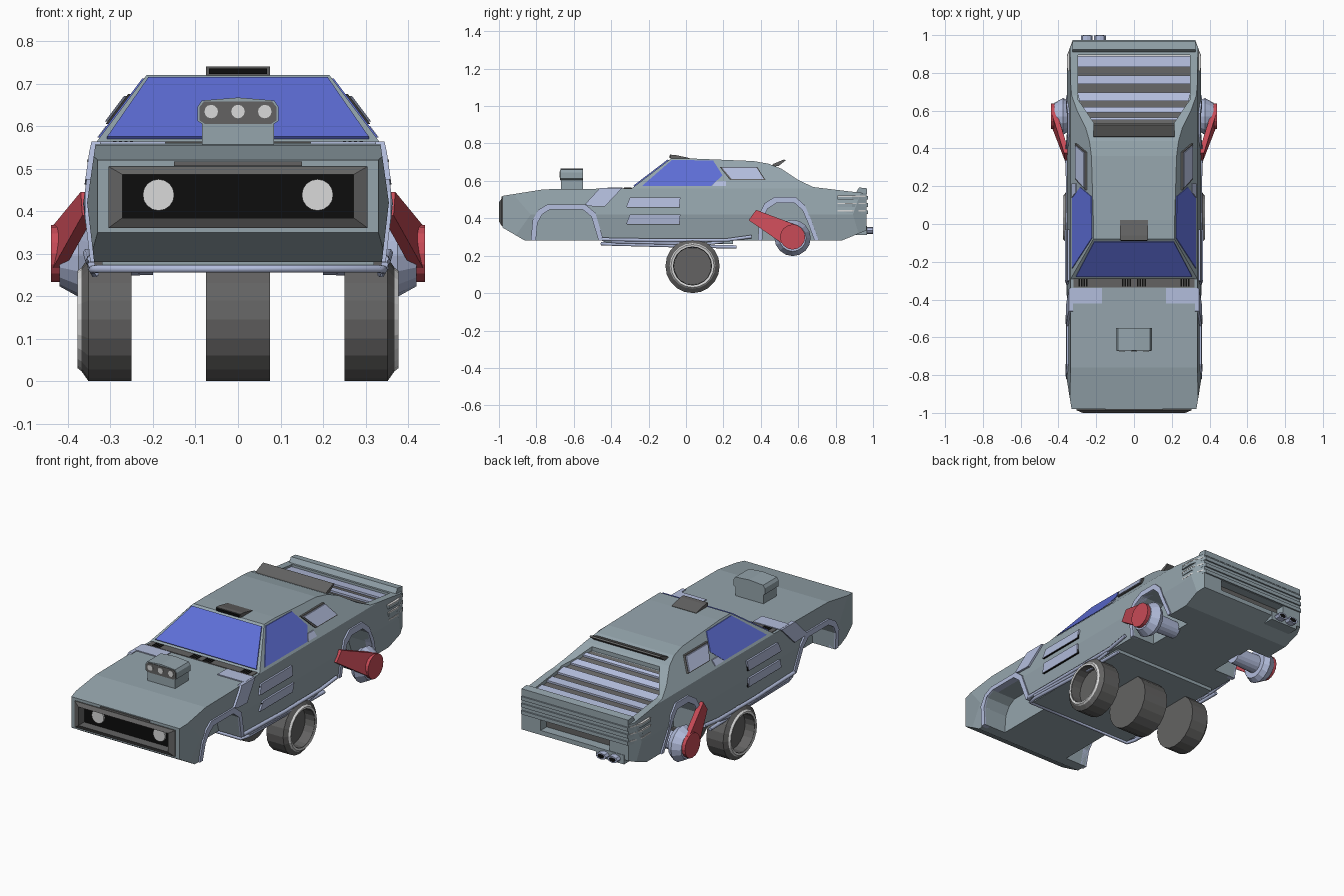
import bpy, bmesh, math
from mathutils import Vector

if "Cube" in bpy.data.objects:
    bpy.data.objects.remove(bpy.data.objects["Cube"])


def mat(name, r, g, b):
    m = bpy.data.materials.new(name)
    m.diffuse_color = (r, g, b, 1)
    m.use_nodes = True
    m.node_tree.nodes["Principled BSDF"].inputs["Base Color"].default_value = m.diffuse_color
    return m


BODY = mat("steel grey paint", 0.30, 0.375, 0.415)
LILAC = mat("pale lilac metal", 0.45, 0.51, 0.72)
BLUE = mat("blue glass", 0.11, 0.155, 0.67)
RED = mat("red arm paint", 0.58, 0.07, 0.095)
DARK = mat("dark grey", 0.125, 0.124, 0.123)
BLACK = mat("black", 0.004, 0.004, 0.004)
WHITE = mat("light grey", 0.70, 0.70, 0.70)


def finish(name, bm, m, mirror=False):
    bmesh.ops.remove_doubles(bm, verts=bm.verts, dist=1e-5)
    bmesh.ops.recalc_face_normals(bm, faces=bm.faces)
    me = bpy.data.meshes.new(name)
    bm.to_mesh(me)
    bm.free()
    me.materials.append(m)
    o = bpy.data.objects.new(name, me)
    bpy.context.collection.objects.link(o)
    if mirror:
        o.modifiers.new("mirror", "MIRROR")
    return o


def slab(name, pts, vec, m, mirror=False):
    """Polygon of 3D points thickened along vec."""
    bm = bmesh.new()
    a = [bm.verts.new(p) for p in pts]
    b = [bm.verts.new(Vector(p) + Vector(vec)) for p in pts]
    bm.faces.new(a)
    bm.faces.new(b)
    for i in range(len(a)):
        j = (i + 1) % len(a)
        bm.faces.new((a[i], a[j], b[j], b[i]))
    return finish(name, bm, m, mirror)


def prism(name, pts, axis, lo, hi, m, mirror=False):
    k = "xyz".index(axis)
    vec = [0, 0, 0]
    vec[k] = hi - lo
    return slab(name, [tuple(p[:k]) + (lo,) + tuple(p[k:]) for p in pts], vec, m, mirror)


def rect(a, b, c, d):
    return [(a, c), (b, c), (b, d), (a, d)]


def both(h):
    """Close a half outline by reflecting it in x."""
    return h + [(-x, v) for x, v in h[::-1] if x]


def circle(u, v, r, n=16):
    return [(u + r * math.cos(2 * math.pi * i / n), v + r * math.sin(2 * math.pi * i / n)) for i in range(n)]


def lathe(name, prof, cy, cz, m, n=20, closed=False, mirror=False):
    """Spin (x, radius) points about an x axis through (cy, cz)."""
    bm = bmesh.new()
    rings = [[bm.verts.new((x, y, z)) for y, z in circle(cy, cz, max(r, 1e-7), n)] for x, r in prof]
    for k in range(len(rings) - (0 if closed else 1)):
        a, b = rings[k], rings[(k + 1) % len(rings)]
        for i in range(n):
            j = (i + 1) % n
            bm.faces.new((a[i], a[j], b[j], b[i]))
    return finish(name, bm, m, mirror)


def boolean(o, cutter, op):
    mod = o.modifiers.new("cut", "BOOLEAN")
    mod.operation, mod.solver, mod.object = op, "EXACT", cutter
    bpy.context.view_layer.objects.active = o
    bpy.ops.object.modifier_apply(modifier=mod.name)
    bpy.data.objects.remove(cutter)


def lerp(table, t):
    for (t0, v0), (t1, v1) in zip(table, table[1:]):
        if t <= t1:
            return v0 + (v1 - v0) * (t - t0) / (t1 - t0)
    return table[-1][1]


# Half width by height, and arches
SECTION = [(0.25, 0.335), (0.42, 0.355), (0.56, 0.335), (0.72, 0.215), (0.76, 0.185)]


def plate(name, pts, d0, d1, m):
    """Side panel of (y, z) points hugging the flank, on both sides."""
    return slab(name, [(lerp(SECTION, z) + d0, y, z) for y, z in pts], (d1 - d0, 0, 0), m, True)


front_arch = [(-.83, .28), (-.82, .39), (-.79, .445), (-.74, .475), (-.54, .475), (-.485, .43), (-.44, .28)]
rear_arch = [(.385, .28), (.39, .42), (.42, .48), (.475, .515), (.585, .515), (.635, .47), (.67, .39), (.71, .28)]


def shrink(pts, cy, f=0.86):
    return [(cy + (y - cy) * f, .28 + (z - .28) * f) for y, z in pts]


front_in, rear_in = shrink(front_arch, -.635), shrink(rear_arch, .545)

# Body shell: side profile cut by the cross-section and the plan outline
TOP = [(-.98, .52), (-.76, .555), (-.29, .56), (-.08, .72), (.02, .72), (.36, .706), (.44, .692),
       (.51, .665), (.60, .605), (.68, .567), (.93, .537), (.965, .535)]
profile = TOP + [(.965, .335), (.83, .28)] + rear_in[::-1] + front_in[::-1] + [(-.86, .28), (-.98, .35)]
body = prism("body_shell", profile, "x", -.5, .5, BODY)
boolean(body, prism("c", both([(x, z) for z, x in SECTION]), "y", -1.2, 1.2, BODY), "INTERSECT")
boolean(body, prism("c", both([(.327, -1.0), (.36, -.8), (.36, .88), (.32, .98)]), "z", .1, .9, BODY), "INTERSECT")
boolean(body, prism("c", rect(-.21, .21, .36, .42), "y", .91, 1.1, BODY), "DIFFERENCE")
boolean(body, prism("c", rect(-.28, .28, .38, .49), "y", -1.1, -.93, BODY), "DIFFERENCE")

# Sunken louvre well behind the roof
deck = [(y, z - .022) for y, z in [(.50, .672), (.60, .605), (.68, .567), (.90, .54)]]
well = prism("c", deck + [(.90, .9), (.50, .9)], "x", -.4, .4, BODY)
boolean(well, prism("c", both([(.205, .525), (.297, .66), (.297, .895)]), "z", .3, 1.0, BODY), "INTERSECT")
boolean(body, well, "DIFFERENCE")

# Wheel arch flares and closed inner wells
for name, outer, inner in (("front", front_arch, front_in), ("rear", rear_arch, rear_in)):
    plate(name + "_arch_flare", outer + inner[::-1], -.03, .009, LILAC)
    prism(name + "_inner_well", inner, "x", -.21, .21, BODY)

# Grille: four frame bars around a black opening with deep headlights
o4, i4 = rect(-.305, .305, .36, .505), rect(-.272, .272, .384, .486)
for k in range(4):
    j = (k + 1) % 4
    slab("grille_bar", [(o4[k][0], -.986, o4[k][1]), (o4[j][0], -.986, o4[j][1]),
                        (i4[j][0], -1.0, i4[j][1]), (i4[k][0], -1.0, i4[k][1])], (0, .05, 0), DARK)
prism("grille_back", rect(-.28, .28, .38, .49), "y", -.945, -.935, BLACK)
prism("headlight", circle(.187, .438, .037), "y", -.955, -.94, WHITE, True)
prism("grille_top_strip", rect(-.15, .15, .506, .516), "y", -.986, -.97, DARK)

# Hood scoop with three lamps
prism("hood_scoop_neck", rect(-.085, .085, .54, .62), "y", -.668, -.552, BODY)
prism("hood_scoop", both([(.08, .602), (.095, .612), (.095, .645), (.085, .66), (0, .667)]), "y", -.67, -.55, BODY)
prism("hood_scoop_face", both([(.078, .605), (.09, .613), (.09, .645), (.08, .658)]), "y", -.673, -.66, DARK)
for x in (-.063, 0, .063):
    prism("scoop_lamp", circle(x, .634, .016, 12), "y", -.676, -.67, WHITE)

# Cowl vents and fender plates
prism("cowl_strip", rect(-.32, .32, -.335, -.288), "z", .55, .563, DARK)
for c in (-.27, -.04, .04, .27):
    for i in range(4):
        x = c + (i - 1.5) * .013
        prism("cowl_slot", rect(x - .004, x + .004, -.332, -.292), "z", .56, .565, BLACK)
prism("fender_top_plate", rect(.17, .335, -.42, -.34), "z", .55, .564, LILAC, True)
plate("fender_side_plate", [(-.54, .475), (-.52, .465), (-.435, .462), (-.34, .563), (-.46, .563), (-.48, .54)],
      -.01, .012, LILAC)

# Glass
slab("windshield", [(-.308, -.277, .57), (.308, -.277, .57), (.211, -.093, .71), (-.211, -.093, .71)],
     (0, -.004, .005), BLUE)
plate("side_window", [(-.235, .573), (-.075, .712), (.145, .709), (.195, .63), (.135, .573)], -.004, .004, BLUE)
plate("window_notch", [(.14, .573), (.165, .6), (.215, .6), (.215, .573)], -.004, .006, LILAC)
plate("quarter_frame", [(.235, .605), (.18, .675), (.38, .675), (.425, .605)], -.01, .010, DARK)
plate("quarter_panel", [(.243, .611), (.192, .671), (.377, .671), (.415, .611)], .0, .016, LILAC)

# Flank gill plates, black beneath
for z in (.46, .37):
    plate("gill_slot", [(-.315, z - .003), (-.033, z - .003), (-.033, z + .04), (-.305, z + .04)], -.005, .008, BLACK)
    plate("gill_plate", [(-.32, z), (-.035, z), (-.03, z + .05), (-.30, z + .05)], -.002, .010, LILAC)

# Roof scoop and roof wing
prism("roof_scoop", [(-.08, .71), (-.085, .74), (-.06, .739), (.02, .722), (.02, .71)], "x", -.075, .075, DARK)
prism("roof_scoop_mouth", rect(-.068, .068, .722, .735), "y", -.089, -.08, BLACK)
prism("roof_wing", [(.455, .675), (.465, .690), (.525, .715), (.533, .709), (.495, .68)], "x", -.215, .215, DARK)

# Rear louvres: dark bed with raised slats inside the well
bands = [.53, .55, .565, .59, .62, .65, .695, .74, .785, .83, .89]
for i, (y0, y1) in enumerate(zip(bands, bands[1:])):
    z0, z1 = lerp(deck, y0) - .002, lerp(deck, y1) - .002
    w0, w1 = (min(.297, .205 + (y - .525) * .68) for y in (y0, y1))
    slab("louvre_slat" if i % 2 else "louvre_bed",
         [(-w0, y0, z0), (w0, y0, z0), (w1, y1, z1), (-w1, y1, z1)],
         (0, 0, .014 if i % 2 else .004), LILAC if i % 2 else DARK)

# Tail: spoiler lip, wraparound ribs, recess, exhausts
prism("tail_spoiler", [(.905, .53), (.925, .565), (.967, .56), (.967, .53)], "x", -.325, .325, BODY)
rib = [(.352, .81), (.354, .888), (.325, .973)]
for z in (.512, .473, .434):
    prism("tail_rib", both(rib), "z", z - .012, z + .008, BODY)
    prism("tail_rib_trim", both([(x + .001, y) for x, y in rib[:2]] + [(.33, .96)]), "z", z + .003, z + .0095, WHITE)
prism("tail_recess_panel", rect(-.209, .209, .361, .419), "y", .909, .915, DARK)
prism("exhaust_block", rect(-.30, -.13, .31, .36), "y", .90, .968, BODY)
for x in (-.25, -.18):
    prism("exhaust_pipe", [(x + (u * 1.7), .335 + v) for u, v in circle(0, 0, .018, 8)], "y", .93, .999, LILAC)
    prism("exhaust_hole", [(x + (u * 1.7), .335 + v) for u, v in circle(0, 0, .012, 8)], "y", .99, 1.0, BLACK)

# Underbody tray and pipes
prism("underbody_tray", rect(-.32, .32, -.44, .25), "z", .262, .281, BODY)


def pipe(name, pts, r):
    c = bpy.data.curves.new(name, "CURVE")
    c.dimensions, c.bevel_depth, c.bevel_resolution, c.use_fill_caps = "3D", r, 1, True
    s = c.splines.new("POLY")
    s.points.add(len(pts) - 1)
    for p, q in zip(s.points, pts):
        p.co = (*q, 1)
    c.materials.append(LILAC)
    bpy.context.collection.objects.link(bpy.data.objects.new(name, c))


run = [(.335, .27, .247), (.335, .05, .25), (.342, -.40, .262), (.33, -.45, .264)]
pipe("underbody_loop_pipe", run + [(-x, y, z) for x, y, z in run[::-1]], .010)
for s in (-1, 1):
    pipe("rocker_pipe", [(s * .345, -.45, .288), (s * .35, -.1, .282), (s * .35, .22, .284), (s * .355, .35, .302)], .010)
    pipe("lower_side_pipe", [(s * .345, -.40, .275), (s * .345, .1, .262), (s * .345, .2, .275)], .009)

# Wheels, gathered in one row under the middle
WY, WZ = .035, .145
lathe("side_wheel", [(.25, 0), (.25, .145), (.352, .145), (.375, .112), (.372, .102), (.315, .10), (.315, 0)],
      WY, WZ, DARK, mirror=True)
lathe("wheel_rim", [(.363, .126), (.377, .115), (.375, .104), (.36, .104)], WY, WZ, WHITE, closed=True, mirror=True)
lathe("middle_wheel", [(-.075, 0), (-.075, .145), (.075, .145), (.075, 0)], WY, WZ, DARK)

# Rear hubs with red arms
lathe("rear_hub", [(.20, 0), (.20, .045), (.345, .05), (.345, .08), (.375, .097), (.42, .072), (.42, 0)],
      .57, .295, LILAC, n=16, mirror=True)
prism("hub_cap", circle(.57, .30, .067), "x", .412, .44, RED, True)
slab("hub_arm", [(.338, .335, .39), (.342, .375, .445), (.412, .60, .36), (.412, .525, .258)],
     (.028, 0, 0), RED, True)
